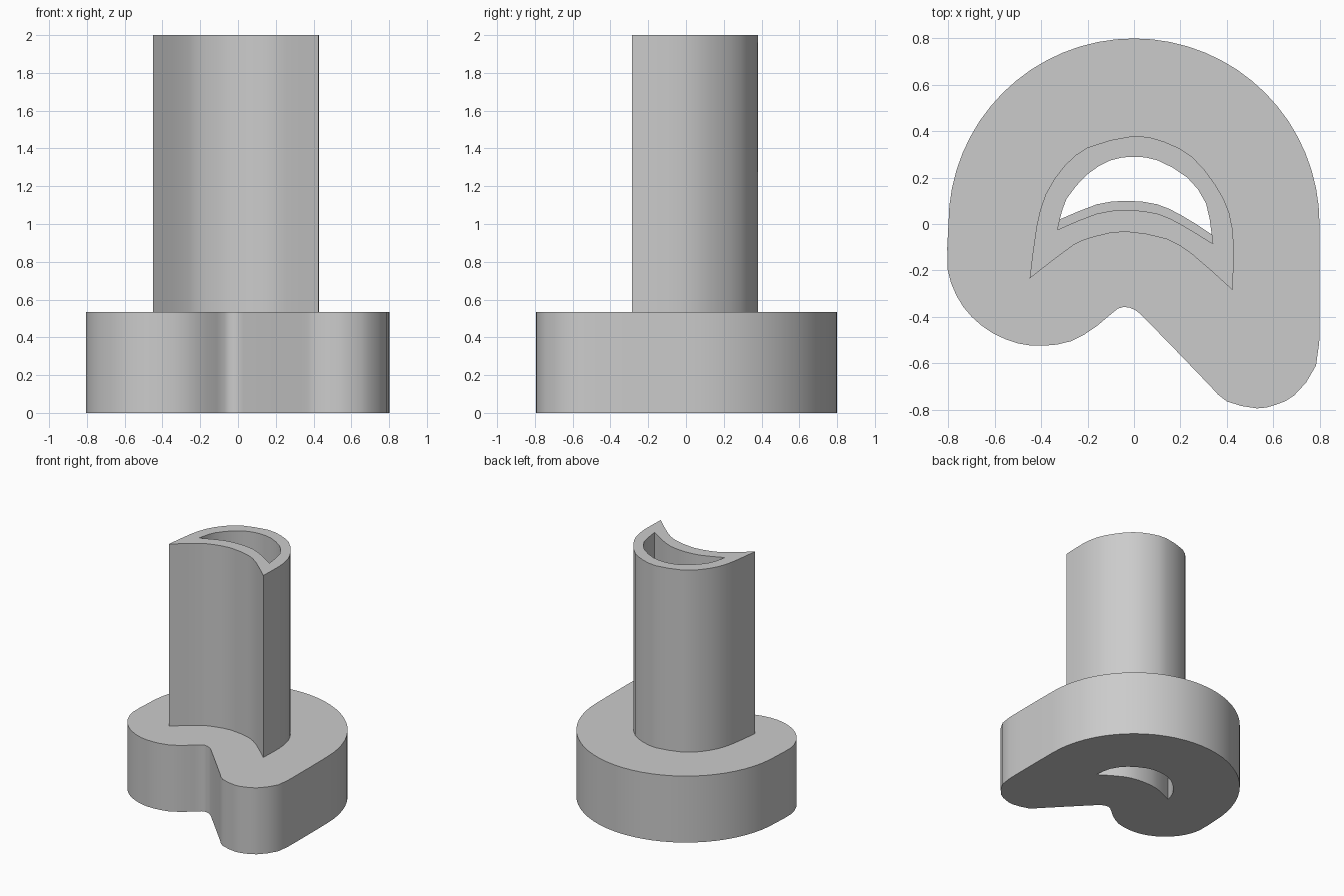
import bpy
import bmesh
from math import cos, sin, pi, radians
from mathutils import Vector

cube = bpy.data.objects.get("Cube")
if cube:
    bpy.data.objects.remove(cube, do_unlink=True)

# Single plain grey
grey = bpy.data.materials.new("plain_grey")
grey.use_nodes = True
shade = (0.6, 0.6, 0.6, 1)
grey.diffuse_color = shade
grey.node_tree.nodes["Principled BSDF"].inputs["Base Color"].default_value = shade


def smooth_path(points, steps=2):
    """Open spline through the points, ends kept as corners."""
    pts = [Vector(p) for p in points]
    padded = [2 * pts[0] - pts[1]] + pts + [2 * pts[-1] - pts[-2]]
    path = []
    for a, b, c, d in zip(padded, padded[1:], padded[2:], padded[3:]):
        m, n = (c - a) / 2, (d - b) / 2
        limit = (c - b).length
        for v in (m, n):
            if v.length > limit:
                v *= limit / v.length
        for i in range(steps):
            t = i / steps
            path.append(b + m * t + (3 * (c - b) - 2 * m - n) * t**2
                        + (2 * (b - c) + m + n) * t**3)
    return path + [pts[-1]]


def extrude_profile(name, loops, bottom, top):
    """Solid prism from an outer loop and a hole loop."""
    curve = bpy.data.curves.new(name, "CURVE")
    curve.dimensions = "2D"
    curve.fill_mode = "BOTH"
    curve.extrude = (top - bottom) / 2
    for loop in loops:
        spline = curve.splines.new("POLY")
        spline.points.add(len(loop) - 1)
        for point, p in zip(spline.points, loop):
            point.co = (p[0], p[1], 0, 1)
        spline.use_cyclic_u = True
    obj = bpy.data.objects.new(name, curve)
    bpy.context.collection.objects.link(obj)
    bpy.ops.object.select_all(action="DESELECT")
    obj.select_set(True)
    bpy.context.view_layer.objects.active = obj
    bpy.ops.object.convert(target="MESH")
    obj = bpy.context.object
    bm = bmesh.new()
    bm.from_mesh(obj.data)
    bmesh.ops.translate(bm, verts=bm.verts, vec=(0, 0, (bottom + top) / 2))
    bmesh.ops.remove_doubles(bm, verts=bm.verts, dist=0.0005)
    bmesh.ops.recalc_face_normals(bm, faces=bm.faces)
    bm.to_mesh(obj.data)
    bm.free()
    obj.data.materials.clear()
    obj.data.materials.append(grey)
    bpy.ops.object.shade_smooth_by_angle(angle=radians(30))
    return obj


# Base outline: round back, long left lobe, short right lobe, notch between
round_back = [(0.8 * cos(pi * i / 32), 0.8 * sin(pi * i / 32)) for i in range(33)]
lobes = smooth_path([
    (-.8, 0), (-.805, -.19), (-.765, -.31), (-.7, -.4), (-.61, -.47), (-.5, -.515),
    (-.39, -.525), (-.27, -.505), (-.16, -.44), (-.07, -.365), (-.02, -.36), (.03, -.39),
    (.33, -.7), (.4, -.765), (.53, -.795), (.61, -.78), (.69, -.74), (.785, -.61),
    (.8, -.4), (.8, 0)])
base_outline = round_back + lobes[1:-1]

# Column outline: domed back and hollow front meeting at sharp corners
column_back = smooth_path([
    (-.45, -.235), (-.42, -.01), (-.38, .13), (-.3, .25), (-.2, .33), (0, .38),
    (.13, .355), (.25, .29), (.35, .17), (.41, .05), (.43, -.09), (.425, -.285)])
column_front = smooth_path([
    (.425, -.285), (.25, -.13), (.14, -.065), (-.04, -.033), (-.17, -.055),
    (-.26, -.09), (-.45, -.235)])

# Crescent bore, with a narrow ledge where it enters the base
bore_back = smooth_path([
    (-.32, .02), (-.29, .11), (-.2, .215), (-.1, .275), (0, .29), (.1, .275),
    (.23, .2), (.31, .09), (.335, -.045)])
bore_front = smooth_path([
    (.34, -.085), (.2, 0), (.1, .045), (-.03, .06), (-.16, .045), (-.33, -.025)])
ledge_front = [p + Vector((0, .04)) for p in bore_front]

extrude_profile("base", [base_outline, bore_back + ledge_front[1:-1]], 0, .535)
extrude_profile("column", [column_back + column_front[1:-1], bore_back + bore_front], .535, 2)
